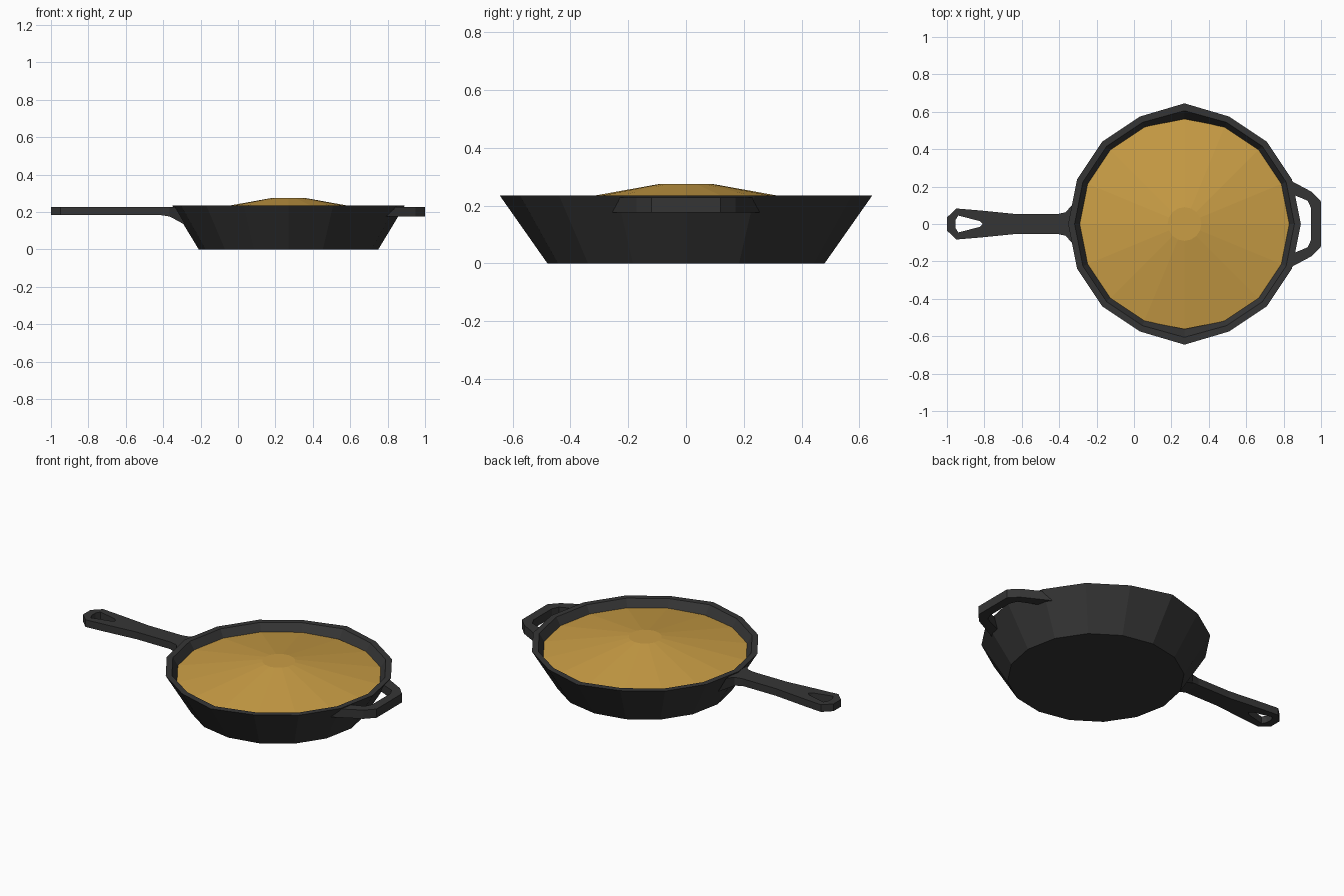
import bpy, bmesh, math

if "Cube" in bpy.data.objects:
    bpy.data.objects.remove(bpy.data.objects["Cube"])

CX = 0.27      # centre of the pan body
SIDES = 16


def material(name, rgb):
    m = bpy.data.materials.new(name)
    m.diffuse_color = (*rgb, 1)
    m.use_nodes = True
    m.node_tree.nodes["Principled BSDF"].inputs["Base Color"].default_value = m.diffuse_color
    return m


iron = material("dark iron", (0.036, 0.036, 0.036))
batter = material("golden batter", (0.59, 0.34, 0.06))


def finish(bm, name, mat):
    bmesh.ops.remove_doubles(bm, verts=bm.verts, dist=0.0005)
    bmesh.ops.recalc_face_normals(bm, faces=bm.faces)
    mesh = bpy.data.meshes.new(name)
    bm.to_mesh(mesh)
    bm.free()
    mesh.materials.append(mat)
    obj = bpy.data.objects.new(name, mesh)
    bpy.context.collection.objects.link(obj)


def lathe(name, profile, mat):
    """Closed faceted solid from (radius, z, stretch of the two y tips)."""
    bm = bmesh.new()
    rings = []
    for r, z, tip in profile:
        ring = []
        for i in range(SIDES):
            a = 2 * math.pi * i / SIDES
            k = tip if i in (SIDES // 4, 3 * SIDES // 4) else 1
            ring.append(bm.verts.new((CX + r * math.cos(a), r * k * math.sin(a), z)))
        rings.append(ring)
    for lo, hi in zip(rings, rings[1:]):
        for i in range(SIDES):
            j = (i + 1) % SIDES
            bm.faces.new((lo[i], lo[j], hi[j], hi[i]))
    bm.faces.new(rings[0])
    bm.faces.new(rings[-1])
    finish(bm, name, mat)


def handle(name, stations, top, mat):
    """Mirrored strip; station = outer x,y, inner x,y, bottom z, bottom shift x,y."""
    bm = bmesh.new()
    for s in (1, -1):
        rows = []
        for ox, oy, ix, iy, zb, dx, dy in stations:
            pts = [(ox, s * oy, top), (ix, s * iy, top),
                   (ix + dx, s * (iy + (dy if iy else 0)), zb),
                   (ox + dx, s * (oy + dy), zb)]
            rows.append([bm.verts.new(p) for p in pts])
        for n, (a, b) in enumerate(zip(rows, rows[1:])):
            for k in range(4):
                # no wall along the centre line where the handle is solid
                if k == 1 and n > 0 and stations[n][3] == stations[n + 1][3] == 0:
                    continue
                m = (k + 1) % 4
                bm.faces.new((a[k], a[m], b[m], b[k]))
        bm.faces.new(rows[-1])
    finish(bm, name, mat)


# Pan body with hollow inside
lathe("pan_body", [(0.48, 0, 1), (0.622, 0.235, 1.037), (0.588, 0.235, 1.03),
                   (0.46, 0.03, 1)], iron)

# Domed filling
lathe("filling", [(0.50, 0.10, 1), (0.562, 0.19, 1), (0.09, 0.275, 1)], batter)

# Long handle with hanging hole, flaring into the pan
Z = 0.183
handle("long_handle", [
    (-1.0, 0, -0.955, 0, Z, 0, 0),
    (-1.0, 0.035, -0.955, 0.02, Z, 0, 0),
    (-0.95, 0.083, -0.94, 0.045, Z, 0, 0),
    (-0.83, 0.073, -0.825, 0.016, Z, 0, 0),
    (-0.80, 0.070, -0.81, 0, Z, 0, 0),
    (-0.63, 0.053, -0.63, 0, Z, 0, 0),
    (-0.41, 0.053, -0.41, 0, Z, 0, 0),
    (-0.365, 0.063, -0.365, 0, 0.176, 0, 0),
    (-0.335, 0.098, -0.335, 0, 0.13, 0.055, 0),
], 0.226, iron)

# Helper loop opposite the long handle
Z = 0.176
handle("helper_handle", [
    (1.0, 0, 0.947, 0, Z, 0, 0),
    (1.0, 0.12, 0.947, 0.085, Z, 0, 0),
    (0.95, 0.172, 0.928, 0.125, Z, 0, 0),
    (0.83, 0.236, 0.855, 0.155, Z, -0.04, 0.02),
], 0.228, iron)
